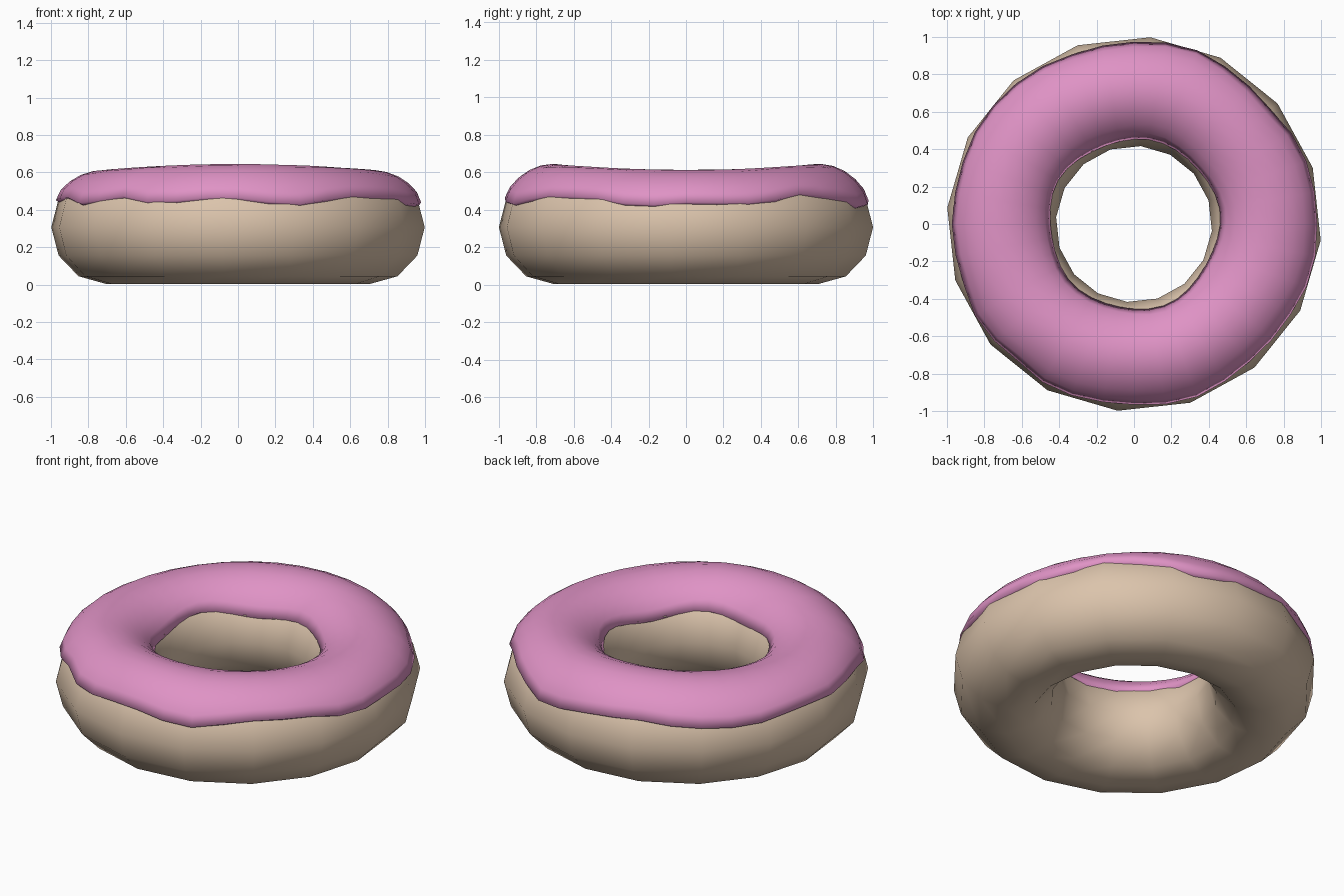
import bpy, bmesh, math

if "Cube" in bpy.data.objects:
    bpy.data.objects.remove(bpy.data.objects["Cube"])

RING = 0.71          # radius of the ring's centre line
MID = 0.307          # height of the tube centre


def material(name, rgb):
    m = bpy.data.materials.new(name)
    m.diffuse_color = (*rgb, 1)
    m.use_nodes = True
    m.node_tree.nodes["Principled BSDF"].inputs["Base Color"].default_value = m.diffuse_color
    return m


def sweep(name, sections, closed, mat):
    """Skin a ring of cross-sections given as lists of points."""
    bm = bmesh.new()
    rows = [[bm.verts.new(p) for p in s] for s in sections]
    n, k = len(rows), len(rows[0])
    for i in range(n):
        a, b = rows[i], rows[(i + 1) % n]
        for j in range(k if closed else k - 1):
            j2 = (j + 1) % k
            bm.faces.new((a[j], b[j], b[j2], a[j2]))
    for f in bm.faces:
        f.smooth = True
    me = bpy.data.meshes.new(name)
    bm.to_mesh(me)
    bm.free()
    me.materials.append(mat)
    ob = bpy.data.objects.new(name, me)
    bpy.context.collection.objects.link(ob)
    return ob


def tube_point(theta, phi, rx, rz):
    r = RING + rx * math.cos(phi)
    return (r * math.cos(theta), r * math.sin(theta), MID + rz * math.sin(phi))


# dough ring
dough = []
for i in range(16):
    t = math.radians(-5 + i * 22.5)
    dough.append([tube_point(t, j * math.tau / 12, 0.292, 0.303) for j in range(12)])
sweep("dough", dough, True, material("tan dough", (0.71, 0.55, 0.41)))

# wavy lower rim of the icing: angle in degrees, height
RIM = [(-180, .45), (-162, .47), (-148, .43), (-130, .475), (-117, .435), (-102, .465),
       (-90, .465), (-72, .425), (-53, .475), (-32, .47), (-15, .42), (0, .44), (24, .435),
       (41, .49), (58, .46), (72, .41), (90, .45), (108, .47), (125, .44), (146, .425),
       (165, .46), (180, .45)]


def rim_height(deg):
    for (a, za), (b, zb) in zip(RIM, RIM[1:]):
        if a <= deg <= b:
            return za + (zb - za) * (deg - a) / (b - a)
    return 0.45


# icing shell with a small lip tucked into the dough on both rims
icing = []
N = 36
for i in range(N):
    deg = -180 + i * 360 / N
    t = math.radians(deg)
    top = 0.322 - 0.016 * math.cos(2 * t)
    inner_z = 0.465 + 0.015 * math.sin(5 * t + 1) + 0.008 * math.sin(3 * t)
    lo = math.asin((rim_height(deg) - MID) / 0.31)
    hi = math.pi - math.asin((inner_z - MID) / 0.31)
    pts = [tube_point(t, lo + 0.02, 0.265, 0.265), tube_point(t, lo, 0.298, 0.31)]
    for j in range(1, 10):
        f = j / 10
        phi = lo + (hi - lo) * f
        bulge = math.sin(math.pi * f)
        pts.append(tube_point(t, phi, 0.308 + 0.006 * bulge, 0.312 + (top - 0.312) * bulge))
    pts += [tube_point(t, hi, 0.298, 0.31), tube_point(t, hi - 0.02, 0.265, 0.265)]
    icing.append(pts)
sweep("icing", icing, False, material("pink icing", (0.74, 0.29, 0.56)))
